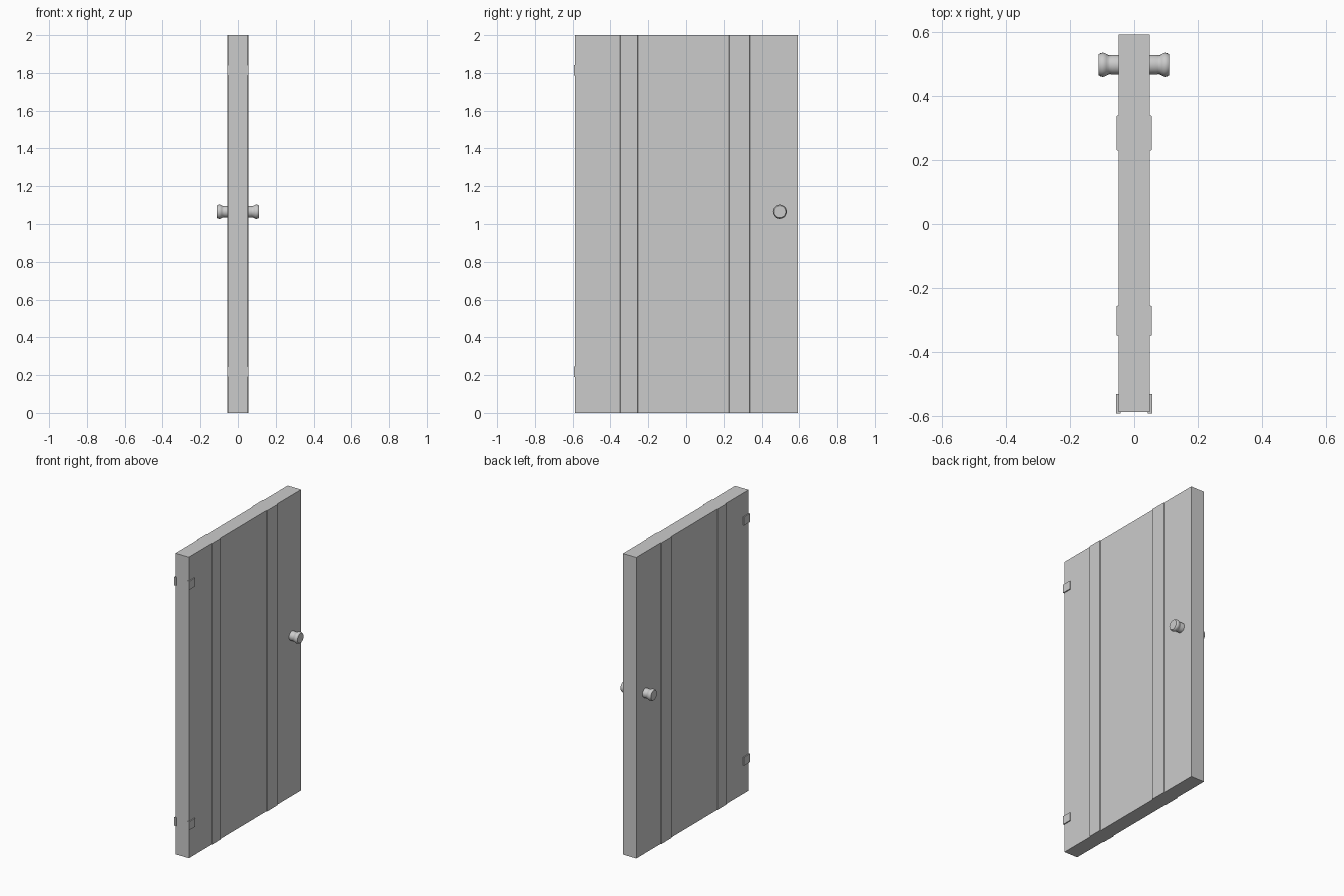
import bpy, bmesh, math
from mathutils import Matrix

if "Cube" in bpy.data.objects:
    bpy.data.objects.remove(bpy.data.objects["Cube"])


def make_object(name, bm):
    bmesh.ops.recalc_face_normals(bm, faces=bm.faces[:])
    mesh = bpy.data.meshes.new(name)
    bm.to_mesh(mesh)
    bm.free()
    ob = bpy.data.objects.new(name, mesh)
    bpy.context.collection.objects.link(ob)
    return ob


def box(name, lo, hi):
    bm = bmesh.new()
    bmesh.ops.create_cube(bm, size=1)
    for v in bm.verts:
        v.co = [(a + b) / 2 + c * (b - a) for a, b, c in zip(lo, hi, v.co)]
    return make_object(name, bm)


# Door panel: plan outline with two raised battens per face, extruded upward
T, R = 0.049, 0.0545
right = [(T, -0.587), (T, -0.35), (R, -0.347), (R, -0.257), (T, -0.254),
         (T, 0.228), (R, 0.231), (R, 0.337), (T, 0.34), (T, 0.592)]
outline = right + [(-x, y) for x, y in reversed(right)]
bm = bmesh.new()
base = bm.faces.new([bm.verts.new((x, y, 0)) for x, y in outline])
top = bmesh.ops.extrude_face_region(bm, geom=[base], use_keep_orig=True)
for v in top["geom"]:
    if isinstance(v, bmesh.types.BMVert):
        v.co.z = 2.0
make_object("door_panel", bm)

# Hinge plates at the -y edge, on both faces
for level, z in (("lower", 0.19), ("upper", 1.787)):
    for side, x0, x1 in (("left", -0.056, -0.042), ("right", 0.042, 0.056)):
        box(f"hinge_{level}_{side}", (x0, -0.592, z), (x1, -0.53, z + 0.056))

# Turned knobs: (distance from door centre, radius)
profile = [(0.045, 0.031), (0.068, 0.031), (0.074, 0.0295), (0.080, 0.030),
           (0.086, 0.034), (0.092, 0.037), (0.099, 0.0378), (0.106, 0.036),
           (0.1115, 0.032)]
SIDES = 20
for name, s in (("knob_left", -1), ("knob_right", 1)):
    bm = bmesh.new()
    rings = [[bm.verts.new((s * d, r * math.cos(math.tau * i / SIDES),
                            r * math.sin(math.tau * i / SIDES)))
              for i in range(SIDES)] for d, r in profile]
    for a, b in zip(rings, rings[1:]):
        for i in range(SIDES):
            j = (i + 1) % SIDES
            bm.faces.new((a[i], a[j], b[j], b[i]))
    bm.faces.new(rings[0])
    bm.faces.new(rings[-1])
    bmesh.ops.transform(bm, matrix=Matrix.Translation((0, 0.497, 1.065)), verts=bm.verts[:])
    knob = make_object(name, bm)
    bpy.ops.object.select_all(action='DESELECT')
    knob.select_set(True)
    bpy.context.view_layer.objects.active = knob
    bpy.ops.object.shade_smooth_by_angle(angle=math.radians(35))
